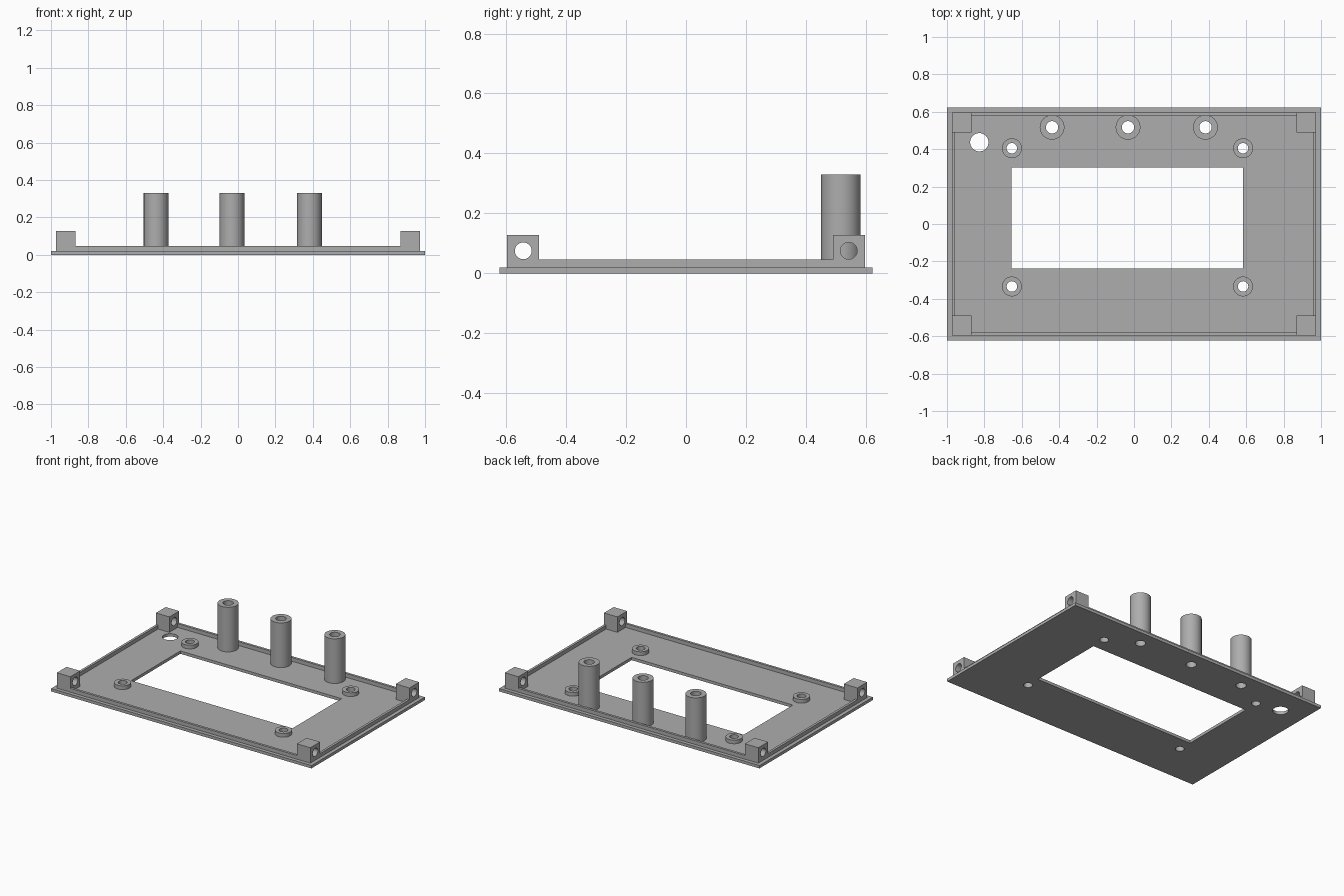
import bpy, bmesh, math
from mathutils import Matrix

if "Cube" in bpy.data.objects:
    bpy.data.objects.remove(bpy.data.objects["Cube"], do_unlink=True)

grey = bpy.data.materials.new("light grey plastic")
grey.use_nodes = True
COLOUR = (0.42, 0.42, 0.42, 1)
grey.diffuse_color = COLOUR
grey.node_tree.nodes["Principled BSDF"].inputs["Base Color"].default_value = COLOUR


def rect(x0, x1, y0, y1):
    return [(x0, y0), (x1, y0), (x1, y1), (x0, y1)]


def circle(x, y, r, n=48):
    return [(x + r * math.cos(math.tau * i / n), y + r * math.sin(math.tau * i / n))
            for i in range(n)]


def extrude(name, loops, z0, z1, matrix=None):
    """Extrude an outline with holes from z0 to z1, then place it."""
    curve = bpy.data.curves.new(name, "CURVE")
    curve.dimensions = "2D"
    curve.fill_mode = "BOTH"
    curve.extrude = (z1 - z0) / 2
    for loop in loops:
        spline = curve.splines.new("POLY")
        spline.points.add(len(loop) - 1)
        for point, (x, y) in zip(spline.points, loop):
            point.co = (x, y, 0, 1)
        spline.use_cyclic_u = True
    helper = bpy.data.objects.new(name + "_profile", curve)
    bpy.context.collection.objects.link(helper)
    bpy.context.view_layer.update()
    evaluated = helper.evaluated_get(bpy.context.evaluated_depsgraph_get())
    mesh = bpy.data.meshes.new_from_object(evaluated)
    bpy.data.objects.remove(helper, do_unlink=True)
    bpy.data.curves.remove(curve)

    bm = bmesh.new()
    bm.from_mesh(mesh)
    bmesh.ops.remove_doubles(bm, verts=bm.verts, dist=0.0001)
    bmesh.ops.translate(bm, verts=bm.verts, vec=(0, 0, (z0 + z1) / 2))
    if matrix:
        bm.transform(matrix)
    bmesh.ops.recalc_face_normals(bm, faces=bm.faces)
    bm.to_mesh(mesh)
    bm.free()
    mesh.materials.clear()
    mesh.materials.append(grey)
    obj = bpy.data.objects.new(name, mesh)
    bpy.context.collection.objects.link(obj)
    bpy.ops.object.select_all(action="DESELECT")
    obj.select_set(True)
    bpy.context.view_layer.objects.active = obj
    bpy.ops.object.shade_smooth_by_angle(angle=math.radians(30))
    return obj


PLATE = 0.02    # plate thickness
LIP = 0.046     # top of the rim and standoffs
posts = [(x, 0.517) for x in (-0.438, -0.032, 0.382)]
standoffs = [(x, y) for x in (-0.653, 0.583) for y in (-0.334, 0.405)]

# Panel with window, cable hole and screw holes
holes = [circle(x, y, 0.033) for x, y in posts]
holes += [circle(x, y, 0.028) for x, y in standoffs]
holes += [circle(-0.827, 0.437, 0.049), rect(-0.655, 0.584, -0.237, 0.303)]
extrude("front_panel", [rect(-1, 1, -0.622, 0.622)] + holes, 0, PLATE)

# Raised locating rim
extrude("rim", [rect(-0.974, 0.974, -0.597, 0.597),
                rect(-0.957, 0.957, -0.58, 0.58)], PLATE, LIP)

# Tall button guide tubes
for i, (x, y) in enumerate(posts):
    extrude(f"button_tube_{i + 1}", [circle(x, y, 0.066), circle(x, y, 0.033)], PLATE, 0.33)

# Low screw standoffs around the window
for i, (x, y) in enumerate(standoffs):
    extrude(f"standoff_{i + 1}", [circle(x, y, 0.053), circle(x, y, 0.028)], PLATE, LIP)

# Corner blocks, drilled sideways: profile in y and z, extruded along x
along_x = Matrix(((0, 0, 1, 0), (1, 0, 0, 0), (0, 1, 0, 0), (0, 0, 0, 1)))
for sx, side in ((-1, "right"), (1, "left")):
    for sy, end in ((-1, "front"), (1, "back")):
        x0, x1 = sorted((sx * 0.87, sx * 0.974))
        y0, y1 = sorted((sy * 0.49, sy * 0.597))
        extrude(f"corner_block_{end}_{side}",
                [rect(y0, y1, PLATE, 0.127), circle(sy * 0.543, 0.075, 0.028)],
                x0, x1, along_x)
